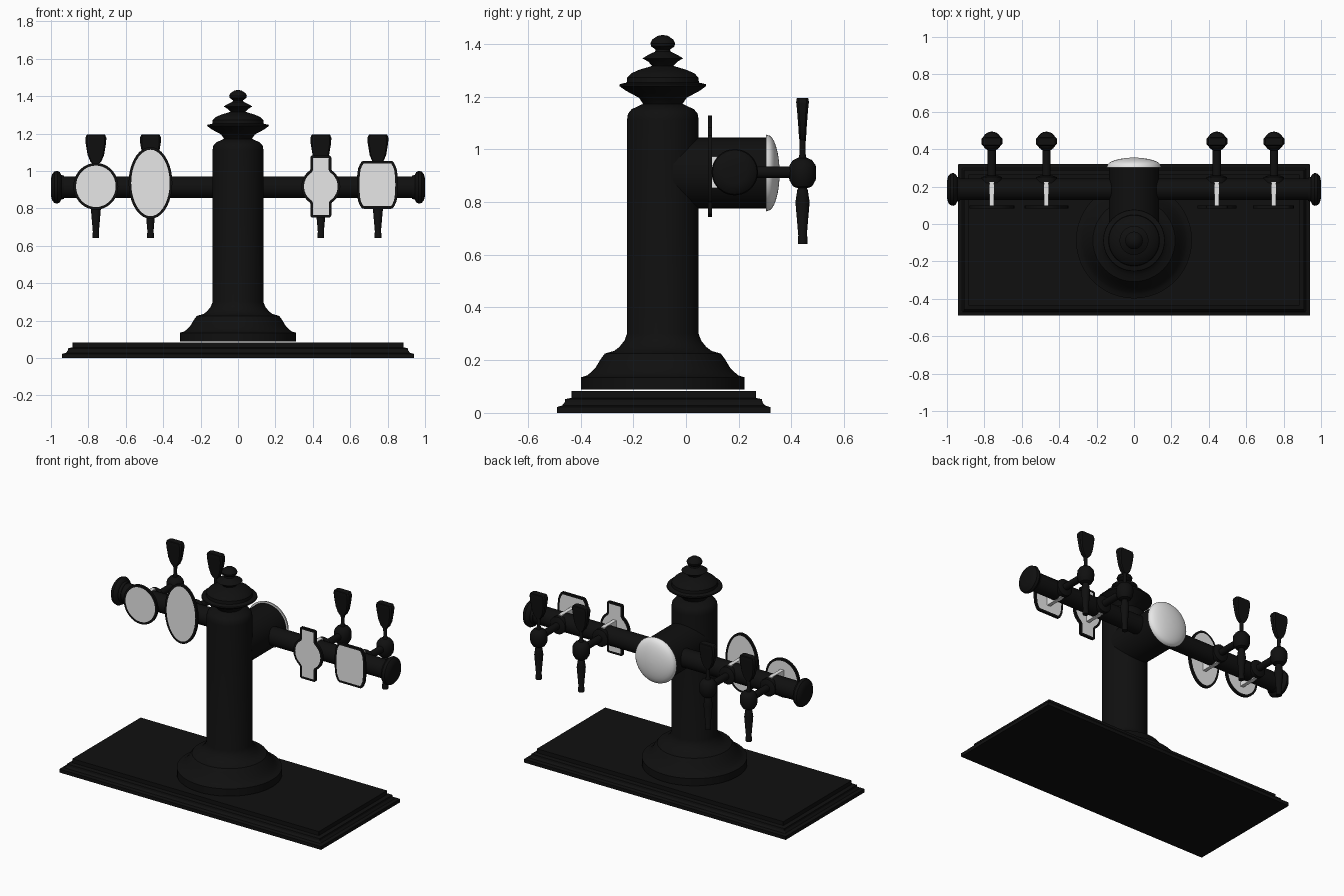
import bpy, bmesh, math
from mathutils import Matrix, Vector

if "Cube" in bpy.data.objects:
    bpy.data.objects.remove(bpy.data.objects["Cube"])


def material(name, v):
    m = bpy.data.materials.new(name)
    m.use_nodes = True
    m.diffuse_color = (v, v, v, 1)
    m.node_tree.nodes["Principled BSDF"].inputs["Base Color"].default_value = (v, v, v, 1)
    return m


BLACK = material("black metal", 0.005)
GREY = material("pale enamel", 0.8)
UP = Matrix()
BACK = Matrix.Rotation(-math.pi / 2, 4, 'X')   # local z -> +y
SIDE = Matrix.Rotation(math.pi / 2, 4, 'Y')    # local z -> +x


def finish(name, bm, mats, angle=35):
    bmesh.ops.recalc_face_normals(bm, faces=bm.faces)
    me = bpy.data.meshes.new(name)
    bm.to_mesh(me)
    bm.free()
    for m in mats:
        me.materials.append(m)
    ob = bpy.data.objects.new(name, me)
    bpy.context.collection.objects.link(ob)
    bpy.ops.object.select_all(action='DESELECT')
    ob.select_set(True)
    bpy.context.view_layer.objects.active = ob
    bpy.ops.object.shade_smooth_by_angle(angle=math.radians(angle))
    return ob


def skin(name, rings, mat, angle=35):
    """Join a stack of equal-length vertex rings and cap both ends."""
    bm = bmesh.new()
    rows = [[bm.verts.new(p) for p in ring] for ring in rings]
    n = len(rows[0])
    for a, b in zip(rows, rows[1:]):
        for i in range(n):
            bm.faces.new((a[i], a[(i + 1) % n], b[(i + 1) % n], b[i]))
    bm.faces.new(rows[0])
    bm.faces.new(rows[-1])
    return finish(name, bm, [mat], angle)


def lathe(name, profile, at, axis=UP, mat=BLACK, n=40):
    """Spin (radius, height) pairs about an axis."""
    turn = [2 * math.pi * i / n for i in range(n)]
    return skin(name, [[Vector(at) + axis @ Vector((r * math.cos(t), r * math.sin(t), h))
                        for t in turn] for r, h in profile], mat)


def box_loft(name, sections, at, cut=0.0, mat=BLACK):
    """Stack chamfered rectangles given as (half x, half y, z)."""
    rings = []
    for hx, hy, z in sections:
        c = cut * min(hx, hy)
        corners = [(hx, hy - c), (hx - c, hy), (c - hx, hy), (-hx, hy - c),
                   (-hx, c - hy), (c - hx, -hy), (hx - c, -hy), (hx, c - hy)]
        rings.append([Vector(at) + Vector((x, y, z)) for x, y in corners])
    return skin(name, rings, mat, 25)


def badge(name, outline, x, z):
    """Flat plate with pale panels inset inside a dark border on both faces."""
    bm = bmesh.new()
    front = bm.faces.new([bm.verts.new((x + u, 0.083, z + v)) for u, v in outline])
    ext = bmesh.ops.extrude_face_region(bm, geom=[front], use_keep_orig=True)
    bmesh.ops.translate(bm, vec=(0, 0.015, 0),
                        verts=[g for g in ext["geom"] if isinstance(g, bmesh.types.BMVert)])
    bmesh.ops.recalc_face_normals(bm, faces=bm.faces)
    panels = [f for f in bm.faces if len(f.verts) > 4]
    bmesh.ops.inset_individual(bm, faces=panels, thickness=0.014, use_even_offset=True)
    for f in panels:
        f.material_index = 1
    finish(name, bm, [BLACK, GREY])


def arc(rx, ry, a, b, n, cx=0, cy=0):
    steps = [math.radians(a + (b - a) * i / n) for i in range(n + 1)]
    return [(cx + rx * math.cos(t), cy + ry * math.sin(t)) for t in steps]


def flip(pts):
    """Complete a half outline by turning it 180 degrees."""
    return pts + [(-u, -v) for u, v in pts]


# Stepped base plate
steps = [(0, 0), (0, .022), (.02, .028), (.03, .04), (.032, .052), (.055, .057), (.055, .083)]
box_loft("base_plate", [(.94 - d, .405 - d, z) for d, z in steps], (0, -.085, 0), .005)

# Turned column with finial
lathe("column", [(.31, .088), (.31, .135), (.287, .142), (.275, .152), (.255, .172), (.235, .205),
                 (.22, .225), (.185, .235), (.165, .25), (.145, .275), (.136, .30), (.136, 1.11),
                 (.132, 1.135), (.118, 1.152), (.075, 1.172)], (0, -.088, 0), n=48)
lathe("finial", [(.07, 1.165), (.09, 1.195), (.14, 1.222), (.165, 1.24), (.163, 1.247),
                 (.137, 1.253), (.135, 1.272), (.12, 1.288), (.088, 1.302), (.04, 1.316),
                 (.055, 1.332), (.077, 1.345), (.055, 1.358), (.03, 1.37), (.027, 1.378),
                 (.044, 1.39), (.047, 1.402), (.04, 1.416), (.02, 1.43), (.004, 1.433)],
      (0, -.088, 0), n=48)

# Hub behind the column with a domed cover
lathe("hub", [(.134, -.05), (.134, .305)], (0, 0, .91), BACK, n=48)
lathe("hub_cover", [(.146, .303), (.144, .309)] +
      [(.144 * math.cos(t / 16 * math.pi), .309 + .046 * math.sin(t / 16 * math.pi))
       for t in range(1, 8)] + [(.002, .355)], (0, 0, .91), BACK, GREY, 48)

# Cross pipe and end knobs
lathe("cross_pipe", [(.058, -.95), (.058, .95)], (0, .185, .913), SIDE)
for side, label in ((1, "left"), (-1, "right")):
    lathe(label + "_end_knob",
          [(r, side * h) for r, h in ((.062, .93), (.066, .945), (.08, .952), (.088, .966),
                                      (.084, .982), (.07, .994), (.045, 1.0), (.004, 1.0))],
          (0, .185, .913), SIDE)

# Badges
badge("round_badge", arc(.12, .125, 0, 350, 35), -.76, .918)
badge("oval_badge", arc(.117, .192, 0, 350, 35), -.468, .936)
badge("cross_badge", flip(arc(.104, .104, -55, 55, 14) + [(.056, .092)] +
                          arc(.012, .012, 0, 90, 3, .044, .154) +
                          arc(.012, .012, 90, 180, 3, -.044, .154) + [(-.056, .092)]), .443, .917)
badge("barrel_badge", flip(arc(.11, .25, -20, 20, 6) + [(.094, .108)] +
                           arc(.018, .018, 20, 90, 4, .072, .11) +
                           arc(.018, .018, 90, 160, 4, -.072, .11) + [(-.094, .108)]), .745, .926)

# Taps, each with a bracket holding the badge in front of it
for i, x in enumerate((-.76, -.468, .443, .748)):
    tag = "_%d" % (i + 1)
    box_loft("badge_bracket" + tag, [(.012, .064, -.06), (.012, .064, .06)], (x, .161, .913), .05, GREY)
    lathe("tap_collar" + tag, [(.055, .22), (.055, .25), (.035, .258)], (x, 0, .913), BACK, n=24)
    lathe("tap_stem" + tag, [(.022, .25), (.022, .42)], (x, 0, .913), BACK, n=20)
    lathe("tap_valve" + tag, [(.02, -.058), (.036, -.052), (.05, -.028), (.052, 0),
                              (.05, .028), (.036, .048), (.02, .055)], (x, .442, .911), n=24)
    lathe("tap_spout" + tag, [(.012, .865), (.02, .845), (.027, .80), (.016, .672), (.018, .668),
                              (.018, .641)], (x, .442, 0), n=20)
    lathe("handle_neck" + tag, [(.018, .955), (.011, .985), (.013, 1.06)], (x, .442, 0), n=16)
    box_loft("tap_handle" + tag, [(.014, .012, 1.035), (.03, .014, 1.052), (.044, .016, 1.085),
                                  (.055, .021, 1.15), (.056, .024, 1.178), (.05, .023, 1.192),
                                  (.046, .019, 1.195)], (x, .442, 0), .4)
